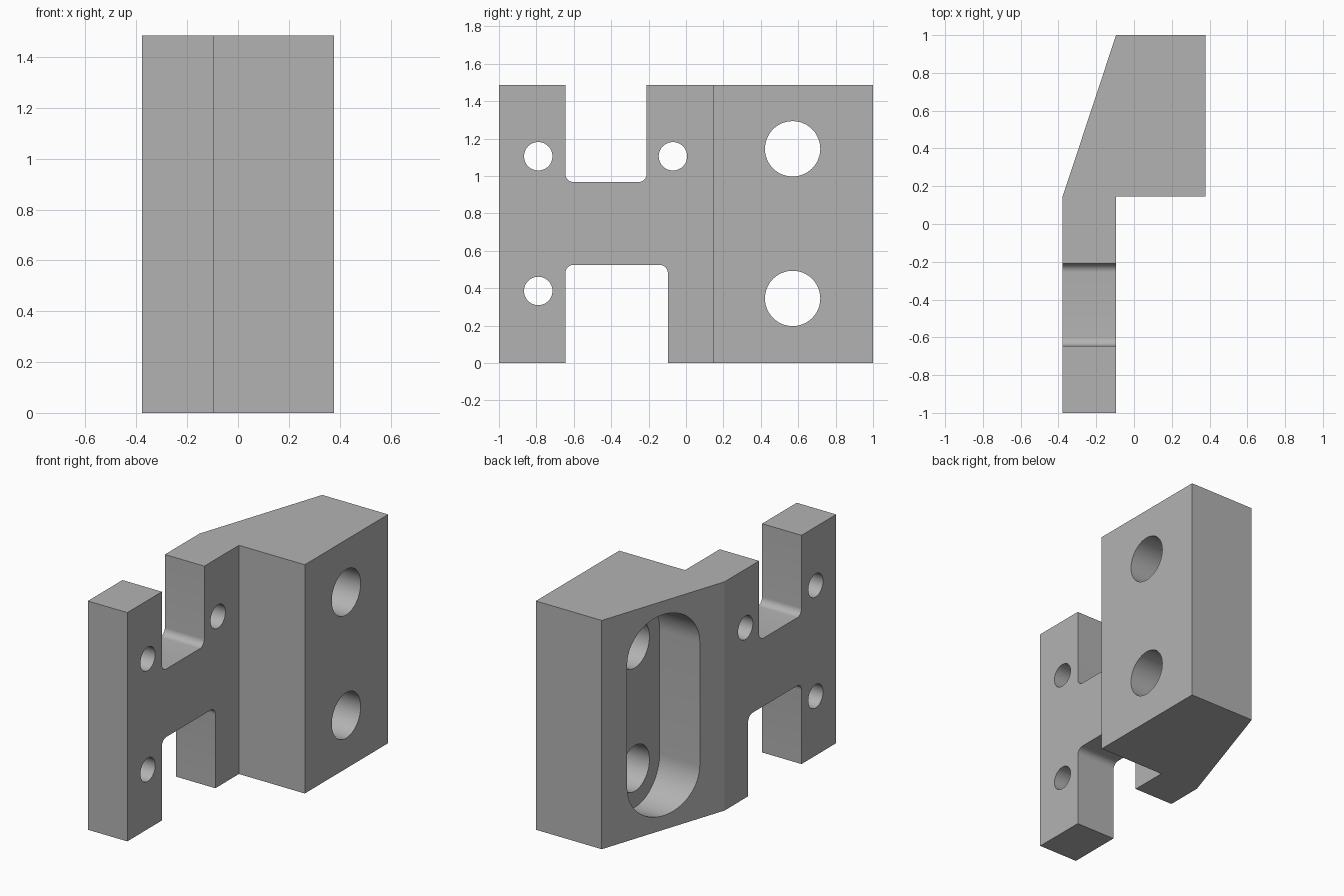
import bpy, bmesh, math
from mathutils import Vector

if "Cube" in bpy.data.objects:
    bpy.data.objects.remove(bpy.data.objects["Cube"])

H = 1.485                      # overall height
XL, XM, XR = -0.378, -0.095, 0.378   # outer face, step, inner face
BIG = [(0.57, 0.345), (0.57, 1.145)]                     # bolt holes (y, z)
SMALL = [(-0.79, 0.385), (-0.79, 1.105), (-0.07, 1.105)]  # pin holes (y, z)

grey = bpy.data.materials.new("plain grey")
grey.diffuse_color = (0.45, 0.45, 0.45, 1)
grey.use_nodes = True
grey.node_tree.nodes["Principled BSDF"].inputs["Base Color"].default_value = grey.diffuse_color


def prism(name, points, direction):
    """Extrude a closed 3D outline along a direction."""
    bm = bmesh.new()
    face = bm.faces.new([bm.verts.new(p) for p in points])
    ext = bmesh.ops.extrude_face_region(bm, geom=[face])
    moved = [v for v in ext["geom"] if isinstance(v, bmesh.types.BMVert)]
    bmesh.ops.translate(bm, verts=moved, vec=Vector(direction))
    bmesh.ops.recalc_face_normals(bm, faces=bm.faces)
    mesh = bpy.data.meshes.new(name)
    bm.to_mesh(mesh)
    bm.free()
    mesh.materials.append(grey)
    obj = bpy.data.objects.new(name, mesh)
    bpy.context.collection.objects.link(obj)
    return obj


def arc(y, z, r, start, end, n):
    return [(y + r * math.cos(math.radians(start + (end - start) * i / n)),
             z + r * math.sin(math.radians(start + (end - start) * i / n)))
            for i in range(n + 1)]


def cutter(name, outline, x0=-0.6, x1=0.6):
    """Cutting prism running along x from a (y, z) outline."""
    obj = prism(name, [(x0, y, z) for y, z in outline], (x1 - x0, 0, 0))
    obj.hide_render = True
    return obj


# Stepped and tapered block
plan = [(XL, -1), (XM, -1), (XM, 0.145), (XR, 0.145), (XR, 1), (XM, 1), (XL, 0.145)]
body = prism("mounting_bracket", [(x, y, 0) for x, y in plan], (0, 0, H))

cutters = []
# Upper and lower notches with rounded inner corners
f = 0.045
a, b, z = -0.645, -0.21, 0.967
cutters.append(cutter("upper_notch", [(b, H + 0.2), (a, H + 0.2)]
                      + arc(a + f, z + f, f, 180, 270, 8) + arc(b - f, z + f, f, 270, 360, 8)))
b, z = -0.097, 0.525
cutters.append(cutter("lower_notch", [(a, -0.2), (b, -0.2)]
                      + arc(b - f, z - f, f, 0, 90, 8) + arc(a + f, z - f, f, 90, 180, 8)))
# Rounded pocket in the tapered side
R = 0.253
cutters.append(cutter("pocket", arc(0.57, 1.145, R, 0, 180, 32)
                      + arc(0.57, 0.345, R, 180, 360, 32), x1=-0.033))
# Through holes
for centres, r, name in ((BIG, 0.148, "bolt_hole"), (SMALL, 0.076, "pin_hole")):
    for y, z in centres:
        cutters.append(cutter(name, arc(y, z, r, 0, 360, 48)[:-1]))

bpy.context.view_layer.objects.active = body
for c in cutters:
    mod = body.modifiers.new(c.name, "BOOLEAN")
    mod.operation, mod.solver, mod.object = "DIFFERENCE", "EXACT", c
    bpy.ops.object.modifier_apply(modifier=mod.name)
for c in cutters:
    bpy.data.objects.remove(c)

# Smooth the round walls, keep edges crisp
body.select_set(True)
bpy.ops.object.shade_smooth_by_angle(angle=math.radians(15))
